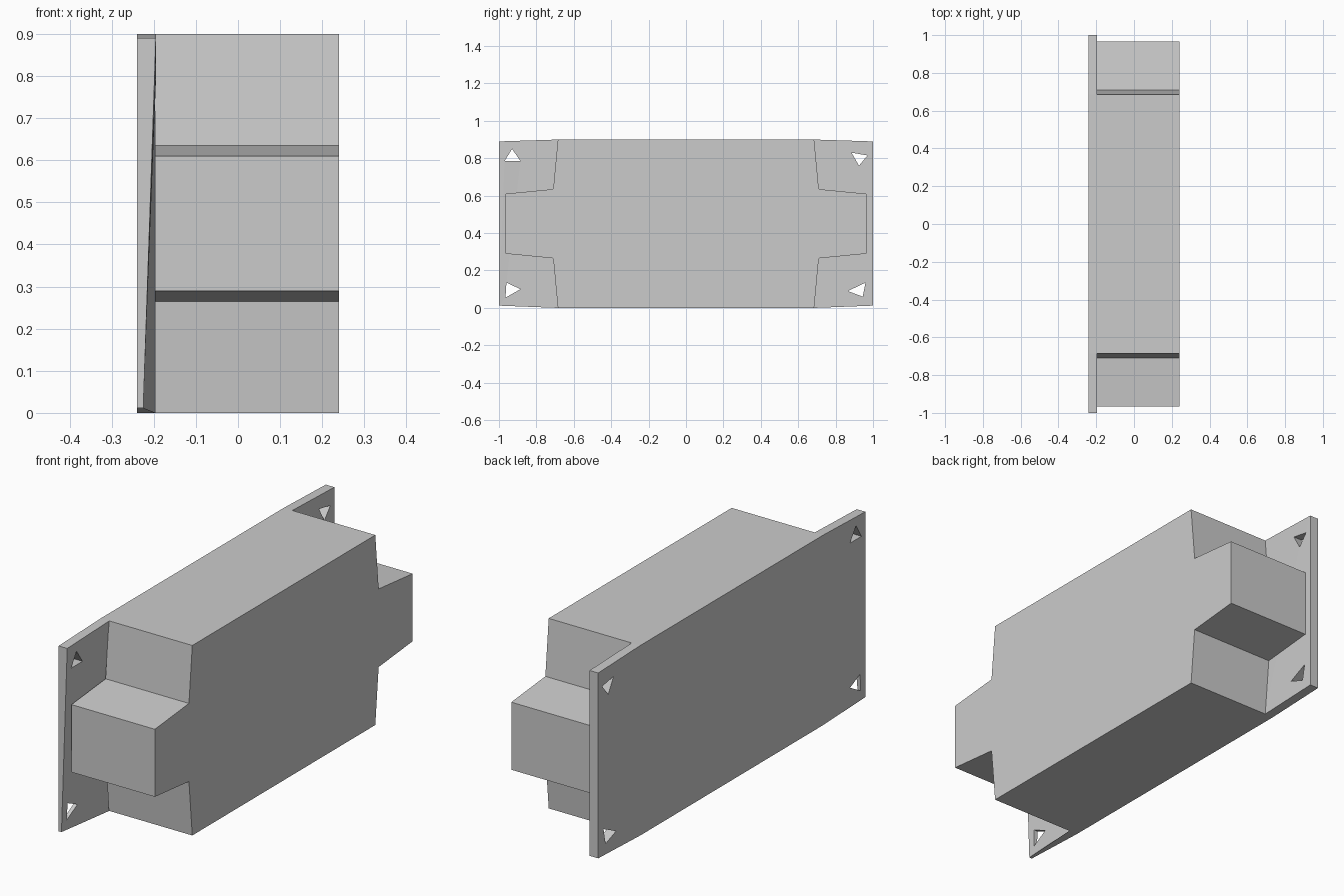
import bpy
import bmesh

cube = bpy.data.objects.get("Cube")
if cube:
    bpy.data.objects.remove(cube, do_unlink=True)

grey = bpy.data.materials.new("light_grey")
grey.use_nodes = True
colour = (0.6, 0.6, 0.6, 1)
grey.diffuse_color = colour
grey.node_tree.nodes["Principled BSDF"].inputs["Base Color"].default_value = colour


def prism(name, outline, x0, x1):
    """Extrude a (y, z) outline along x."""
    bm = bmesh.new()
    face = bm.faces.new([bm.verts.new((x0, y, z)) for y, z in outline])
    ext = bmesh.ops.extrude_face_region(bm, geom=[face])
    for v in ext["geom"]:
        if isinstance(v, bmesh.types.BMVert):
            v.co.x = x1
    bmesh.ops.recalc_face_normals(bm, faces=bm.faces)
    mesh = bpy.data.meshes.new(name)
    bm.to_mesh(mesh)
    bm.free()
    mesh.materials.append(grey)
    obj = bpy.data.objects.new(name, mesh)
    bpy.context.collection.objects.link(obj)
    return obj


def mirrored(half):
    """Complete a half outline across y = 0."""
    return half + [(-y, z) for y, z in reversed(half)]


# Cross-shaped body with slightly drafted notches
body_half = [(0.685, 0), (0.71, 0.265), (0.965, 0.29),
             (0.965, 0.61), (0.71, 0.635), (0.685, 0.9)]
prism("body", mirrored(body_half), -0.197, 0.24)

# Mounting plate, its edges falling away a little toward the corners
plate_half = [(0.685, 0), (1, 0.012), (1, 0.89), (0.685, 0.9)]
plate = prism("mounting_plate", mirrored(plate_half), -0.24, -0.195)

# Worn lower front corner of the plate
for v in plate.data.vertices:
    if v.co.x > -0.2 and v.co.y < -0.9 and v.co.z < 0.1:
        v.co.x = -0.225

# Triangular screw holes through the plate corners
holes = [
    [(-0.93, 0.85), (-0.97, 0.785), (-0.885, 0.785)],
    [(0.885, 0.83), (0.97, 0.815), (0.925, 0.76)],
    [(-0.96, 0.135), (-0.885, 0.1), (-0.965, 0.055)],
    [(0.865, 0.09), (0.96, 0.135), (0.945, 0.06)],
]
bpy.context.view_layer.objects.active = plate
for outline in holes:
    cutter = prism("hole_cutter", outline, -0.3, -0.1)
    cutter.hide_render = True
    cut = plate.modifiers.new("hole", "BOOLEAN")
    cut.operation = "DIFFERENCE"
    cut.solver = "EXACT"
    cut.object = cutter
    bpy.ops.object.modifier_apply(modifier=cut.name)
    bpy.data.objects.remove(cutter, do_unlink=True)
